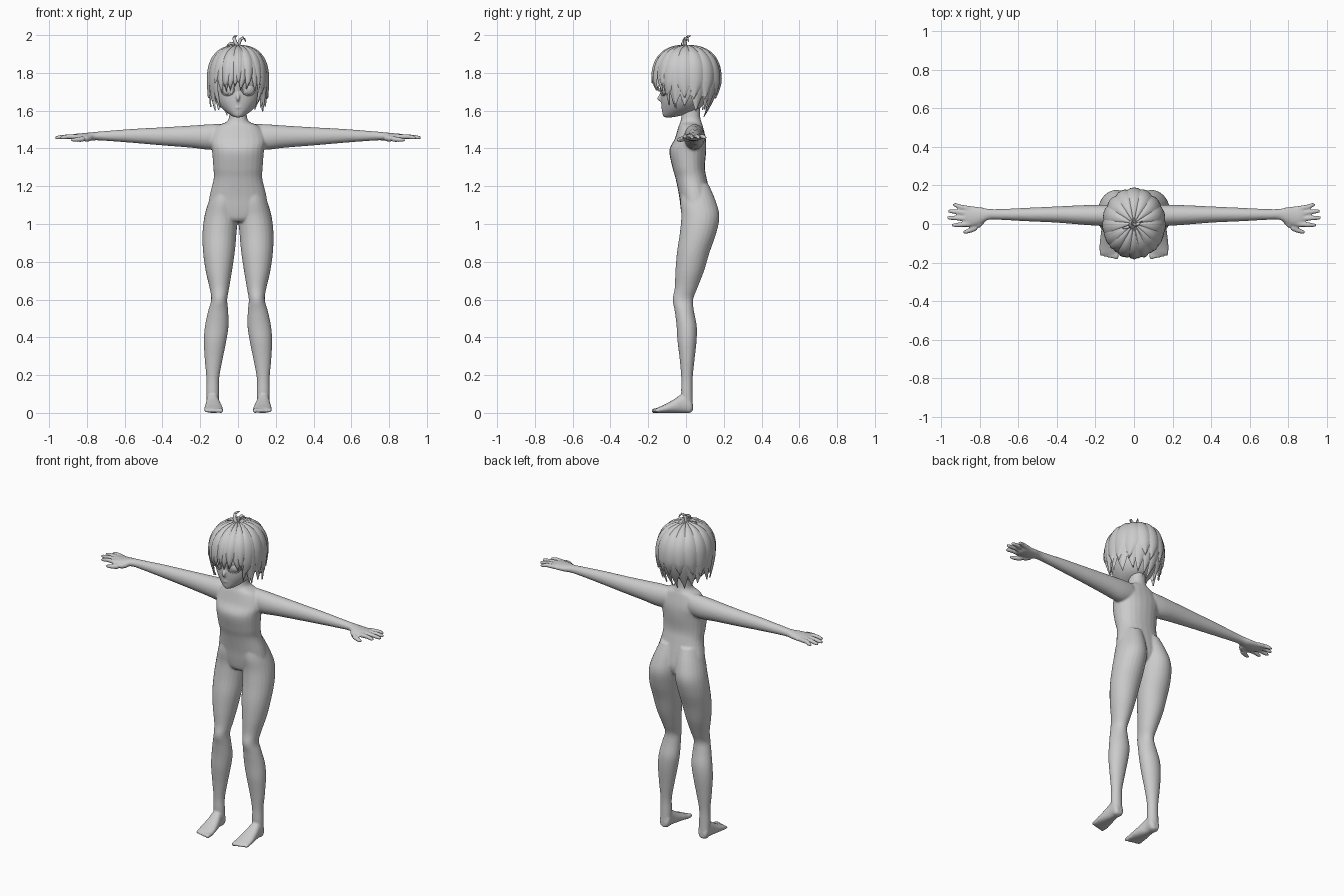
import bpy, bmesh, math, random
from mathutils import Vector

if "Cube" in bpy.data.objects:
    bpy.data.objects.remove(bpy.data.objects["Cube"])

random.seed(4)


def spline(rows, sub=4):
    """Catmull-Rom interpolation through rows of numbers."""
    out, n = [], len(rows)
    for i in range(n - 1):
        p = [rows[max(0, min(n - 1, i + k))] for k in (-1, 0, 1, 2)]
        for s in range(sub):
            t = s / sub
            out.append([0.5 * (2 * b + (c - a) * t + (2 * a - 5 * b + 4 * c - d) * t * t
                               + (3 * b - a - 3 * c + d) * t ** 3) for a, b, c, d in zip(*p)])
    return out + [list(rows[-1])]


def skin(bm, rings):
    """Bridge rings of points and cap both ends."""
    vs = [[bm.verts.new(p) for p in r] for r in rings]
    n = len(vs[0])
    for a, b in zip(vs, vs[1:]):
        for i in range(n):
            bm.faces.new((a[i], a[(i + 1) % n], b[(i + 1) % n], b[i]))
    bm.faces.new(vs[0][::-1])
    bm.faces.new(vs[-1])


def loft(bm, axis, rows, sx=1, power=2.0, n=24):
    """Rows are (position on axis, min a, max a, min b, max b)."""
    rings = []
    for t, a0, a1, b0, b1 in spline(rows):
        ring = []
        for i in range(n):
            c, s = math.cos(math.tau * i / n), math.sin(math.tau * i / n)
            c, s = (math.copysign(abs(k) ** (2 / power), k) for k in (c, s))
            a, b = (a0 + a1 + (a1 - a0) * c) / 2, (b0 + b1 + (b1 - b0) * s) / 2
            x, y, z = {'X': (t, a, b), 'Y': (a, t, b), 'Z': (a, b, t)}[axis]
            ring.append((sx * x, y, z))
        rings.append(ring)
    skin(bm, rings)


def tube(bm, rows, sx=1, n=10):
    """Rows are (x, y, z, radius)."""
    rows = spline(rows)
    rings = []
    for i, (x, y, z, r) in enumerate(rows):
        d = Vector(rows[min(i + 1, len(rows) - 1)][:3]) - Vector(rows[max(i - 1, 0)][:3])
        u = d.orthogonal().normalized()
        v = d.normalized().cross(u)
        ring = []
        for k in range(n):
            a = math.tau * k / n
            p = Vector((x, y, z)) + r * (u * math.cos(a) + v * math.sin(a))
            ring.append((p.x * sx, p.y, p.z))
        rings.append(ring)
    skin(bm, rings)


def finish(bm, name):
    bmesh.ops.recalc_face_normals(bm, faces=bm.faces)
    me = bpy.data.meshes.new(name)
    bm.to_mesh(me)
    bm.free()
    for f in me.polygons:
        f.use_smooth = True
    ob = bpy.data.objects.new(name, me)
    bpy.context.collection.objects.link(ob)
    return ob


def fuse(ob, voxel, smooth):
    m = ob.modifiers.new("fuse", 'REMESH')
    m.mode, m.voxel_size, m.use_smooth_shade = 'VOXEL', voxel, True
    s = ob.modifiers.new("soften", 'SMOOTH')
    s.factor, s.iterations = 0.5, smooth


# torso and neck
body = bmesh.new()
torso = [(1.64, .045, -.02, .075), (1.57, .047, -.025, .075), (1.54, .062, -.03, .082),
         (1.515, .115, -.04, .09), (1.45, .148, -.06, .105), (1.39, .138, -.088, .107),
         (1.30, .131, -.072, .10), (1.24, .129, -.055, .11), (1.15, .15, -.037, .13),
         (1.08, .155, -.028, .14), (1.03, .11, -.018, .12), (1.01, .05, 0, .08)]
loft(body, 'Z', [(z, -w, w, a, b) for z, w, a, b in torso], power=2.2)

leg = [(1.21, .005, .12, -.02, .12), (1.12, .0, .155, -.03, .158), (1.04, .001, .178, -.025, .177),
       (.95, .008, .188, -.033, .16), (.85, .017, .185, -.048, .125), (.75, .032, .171, -.056, .095),
       (.66, .047, .15, -.06, .06), (.60, .057, .142, -.071, .038), (.54, .052, .158, -.06, .042),
       (.46, .05, .175, -.05, .057), (.38, .062, .181, -.045, .056), (.28, .082, .176, -.033, .045),
       (.18, .1, .167, -.025, .035), (.1, .1, .168, -.025, .035), (.03, .104, .165, -.01, .036),
       (.005, .11, .158, 0, .03)]
foot = [(.036, .115, .155, .01, .045), (.02, .1, .166, 0, .09), (-.02, .1, .168, 0, .1),
        (-.06, .09, .173, 0, .074), (-.11, .08, .179, 0, .046), (-.155, .078, .179, 0, .026)]
arm = [(.08, .0, .095, 1.40, 1.53), (.15, -.01, .1, 1.393, 1.528), (.25, -.005, .098, 1.404, 1.521),
       (.4, .007, .091, 1.416, 1.512), (.55, .014, .084, 1.429, 1.504), (.68, .021, .078, 1.439, 1.494),
       (.75, .022, .078, 1.443, 1.488), (.79, .002, .086, 1.44, 1.484), (.83, -.012, .091, 1.44, 1.48),
       (.865, -.006, .09, 1.443, 1.477), (.88, .004, .085, 1.45, 1.472)]
fingers = [(-.002, -.006, .942), (.027, .032, .968), (.054, .066, .962), (.08, .098, .938)]

for sx in (1, -1):
    loft(body, 'Z', leg, sx)
    loft(body, 'Y', foot, sx, 2.3)
    loft(body, 'X', arm, sx)
    # toes
    for i in range(5):
        x, y = .091 + .0195 * i, -.182 + .004 * i
        r = .013 - .0012 * i
        tube(body, [(x, -.13, .014, r), (x, y + .012, .012, r), (x, y, .011, r * .6)], sx)
    # fingers and thumb
    for y0, y1, tip in fingers:
        tube(body, [(.85, y0, 1.461, .0135), (.9, (y0 + y1) / 2, 1.463, .0125),
                    (tip - .015, y1, 1.458, .011), (tip, y1, 1.456, .007)], sx)
    tube(body, [(.785, .02, 1.455, .018), (.82, -.018, 1.45, .016),
                (.86, -.037, 1.446, .012), (.885, -.042, 1.445, .007)], sx)
fuse(finish(body, "body"), .006, 4)

# head with nose
head = bmesh.new()
skull = [(1.565, .018, -.117, -.07), (1.58, .045, -.124, 0), (1.61, .083, -.128, .07),
         (1.65, .112, -.132, .105), (1.70, .127, -.134, .125), (1.76, .133, -.143, .145),
         (1.83, .123, -.13, .14), (1.89, .08, -.08, .095), (1.91, .03, -.03, .04)]
loft(head, 'Z', [(z, -w, w, a, b) for z, w, a, b in skull], n=32)
tube(head, [(0, -.125, 1.70, .008), (0, -.135, 1.675, .011), (0, -.144, 1.662, .008), (0, -.13, 1.65, .006)])
tube(head, [(-.03, -.118, 1.619, .004), (0, -.125, 1.617, .008), (.03, -.118, 1.619, .004)])
fuse(finish(head, "head"), .005, 5)

# eyes with lids
for sx, side in ((1, "left"), (-1, "right")):
    bpy.ops.mesh.primitive_uv_sphere_add(segments=24, ring_count=14, radius=1, location=(sx * .056, -.108, 1.712))
    eye = bpy.context.object
    eye.name, eye.scale = side + "_eye", (.036, .02, .031)
    eye.rotation_euler.z = sx * .35
    bpy.ops.object.shade_smooth()
    bpy.ops.mesh.primitive_torus_add(major_radius=.037, minor_radius=.004, major_segments=28, minor_segments=8,
                                     location=(sx * .056, -.12, 1.712), rotation=(math.pi / 2, 0, sx * .4))
    lid = bpy.context.object
    lid.name, lid.scale = side + "_eyelid", (1, .84, 1)
    bpy.ops.object.shade_smooth()


def shell(az, drop, grow):
    """Hair surface: drop 0..1 runs crown to widest line, above 1 hangs down."""
    c, s = math.cos(az), math.sin(az)
    if drop < 1:
        a = drop * math.pi / 2
        r, z = math.sin(a) ** .82, 1.76 + .182 * grow * math.cos(a) ** .82
    else:
        k = .1 + (.4 * s * s if s > 0 else .7 * s * s)
        z = 1.76 - (drop - 1) * .2
        r = 1 - k * (drop - 1) ** 1.5
    return Vector((.16 * grow * r * c, .003 + .18 * grow * r * s, z))


def lock(bm, az, end_z, half, grow=1.0, sway=0.0, steps=18):
    """One tapering, ridged strand from the crown to end_z."""
    end = 1 + (1.76 - end_z) / .2
    rows = []
    for i in range(steps + 1):
        t = i / steps
        w = half * (1 if t < .55 else max(.03, 1 - ((t - .55) / .45) ** 1.6))
        mid = az + sway * max(0, t - .4) ** 2
        rows.append([bm.verts.new(shell(mid + w * u, max(.02, t * end),
                                        grow * (.975 + .05 * (1 - u * u)))) for u in (-1, -.5, 0, .5, 1)])
    for a, b in zip(rows, rows[1:]):
        for j in range(4):
            bm.faces.new((a[j], b[j], b[j + 1], a[j + 1]))


# hair: long under layer, shorter over layer, fringe and side locks
hair = bmesh.new()
rad = math.radians
for d in range(-20, 201, 20):
    back = max(0, math.sin(rad(d)))
    lock(hair, rad(d), 1.625 - .05 * back + random.uniform(-.015, .015), rad(17), .96, random.uniform(-.3, .3))
for d in range(-30, 211, 24):
    lock(hair, rad(d), 1.665 + random.uniform(-.025, .02), rad(16), 1.01, random.uniform(-.4, .4))
for d in range(-140, -39, 12):
    lock(hair, rad(d), 1.705 + random.uniform(-.012, .02), rad(10), .99, random.uniform(-.4, .4))
for d in range(-134, -44, 22):
    lock(hair, rad(d), 1.735 + random.uniform(-.01, .015), rad(13), 1.015, random.uniform(-.3, .3))
for d, z in ((-36, 1.63), (-22, 1.61), (-144, 1.615), (-158, 1.60)):
    lock(hair, rad(d), z, rad(9), 1.0, random.uniform(-.2, .2))
finish(hair, "hair")

# curled tuft on the crown
tuft = bmesh.new()
tube(tuft, [(.005, -.015, 1.93, .008), (-.015, -.012, 1.965, .01), (-.02, .005, 1.988, .008), (-.005, .025, 1.997, .002)])
tube(tuft, [(0, 0, 1.93, .008), (.01, -.005, 1.97, .009), (.028, .005, 1.985, .007), (.042, .015, 1.965, .002)])
tube(tuft, [(-.005, 0, 1.93, .007), (-.03, -.015, 1.955, .008), (-.05, -.02, 1.95, .006), (-.06, -.02, 1.935, .002)])
finish(tuft, "hair_tuft")
